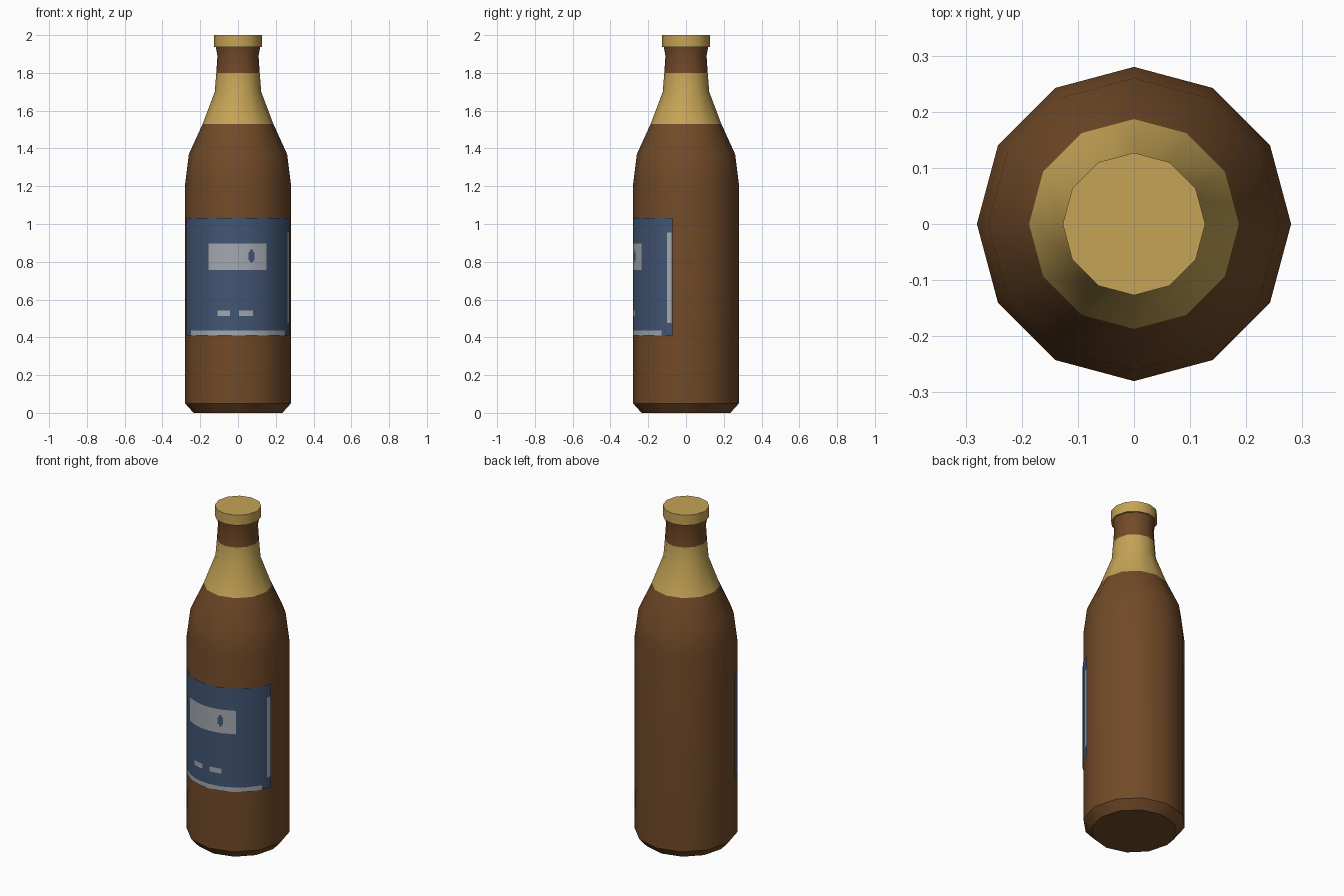
import bpy, bmesh, math

if "Cube" in bpy.data.objects:
    bpy.data.objects.remove(bpy.data.objects["Cube"])

SIDES = 12
LABEL_R = 0.2812


def material(name, color):
    m = bpy.data.materials.new(name)
    m.diffuse_color = (*color, 1)
    m.use_nodes = True
    m.node_tree.nodes["Principled BSDF"].inputs["Base Color"].default_value = m.diffuse_color
    return m


brown = material("brown glass", (0.165, 0.068, 0.021))
gold = material("gold foil", (0.56, 0.37, 0.095))
blue = material("label blue", (0.055, 0.092, 0.175))
grey = material("label grey", (0.37, 0.39, 0.43))


def finish(name, bm, mats, angle):
    me = bpy.data.meshes.new(name)
    bm.to_mesh(me)
    bm.free()
    for m in mats:
        me.materials.append(m)
    ob = bpy.data.objects.new(name, me)
    bpy.context.collection.objects.link(ob)
    bpy.ops.object.select_all(action='DESELECT')
    ob.select_set(True)
    bpy.context.view_layer.objects.active = ob
    bpy.ops.object.shade_smooth_by_angle(angle=math.radians(angle))
    return ob


def lathe(name, profile, mats, rule=lambda z: 0):
    """Turn an (r, z) profile into a closed 12-sided solid."""
    bm = bmesh.new()
    rings = [[bm.verts.new((r * math.cos(math.tau * i / SIDES),
                            r * math.sin(math.tau * i / SIDES), z))
              for i in range(SIDES)] for r, z in profile]
    for a, b in zip(rings, rings[1:]):
        for i in range(SIDES):
            j = (i + 1) % SIDES
            f = bm.faces.new((a[i], a[j], b[j], b[i]))
            f.material_index = rule(f.calc_center_median().z)
    bm.faces.new(rings[0][::-1])
    bm.faces.new(rings[-1])
    return finish(name, bm, mats, 35)


# bottle glass with a gold foil band round the neck
lathe("bottle",
      [(0.235, 0), (0.28, 0.05), (0.28, 1.21), (0.26, 1.37), (0.187, 1.53),
       (0.123, 1.70), (0.115, 1.80), (0.109, 1.89), (0.118, 1.94)],
      [brown, gold], lambda z: 1 if 1.53 < z < 1.80 else 0)

# crown cap
lathe("cap", [(0.127, 1.938), (0.127, 2.0)], [gold])

# curved label: light patches (x0, x1, z0, z1) and a blue spot inside the panel
patches = [(-0.155, 0.152, 0.757, 0.898),
           (-0.108, -0.042, 0.514, 0.543),
           (0.006, 0.080, 0.514, 0.543),
           (-0.25, 0.25, 0.41, 0.437)]
spots = [(0.056, 0.088, 0.808, 0.852), (0.064, 0.080, 0.795, 0.865)]


def inside(box, x, z):
    return box[0] < x < box[1] and box[2] < z < box[3]


def is_grey(ang, z):
    x = LABEL_R * math.sin(ang)
    if 69 < math.degrees(ang) < 74.2 and 0.475 < z < 0.955:   # side stripe
        return True
    return any(inside(p, x, z) for p in patches) and \
        not any(inside(s, x, z) for s in spots)


angles = {math.radians(a) for a in range(-75, 76, 15)}
angles |= {math.radians(a) for a in (69, 74.2)}
angles |= {math.asin(x / LABEL_R) for b in patches + spots for x in b[:2]}
heights = {0.41, 1.032, 0.475, 0.955} | {z for b in patches + spots for z in b[2:]}
angles, heights = sorted(angles), sorted(heights)

bm = bmesh.new()
grid = [[bm.verts.new((LABEL_R * math.sin(a), -LABEL_R * math.cos(a), z))
         for a in angles] for z in heights]
for r in range(len(heights) - 1):
    for c in range(len(angles) - 1):
        f = bm.faces.new((grid[r][c], grid[r][c + 1],
                          grid[r + 1][c + 1], grid[r + 1][c]))
        f.material_index = int(is_grey((angles[c] + angles[c + 1]) / 2,
                                       (heights[r] + heights[r + 1]) / 2))
finish("label", bm, [blue, grey], 35)
